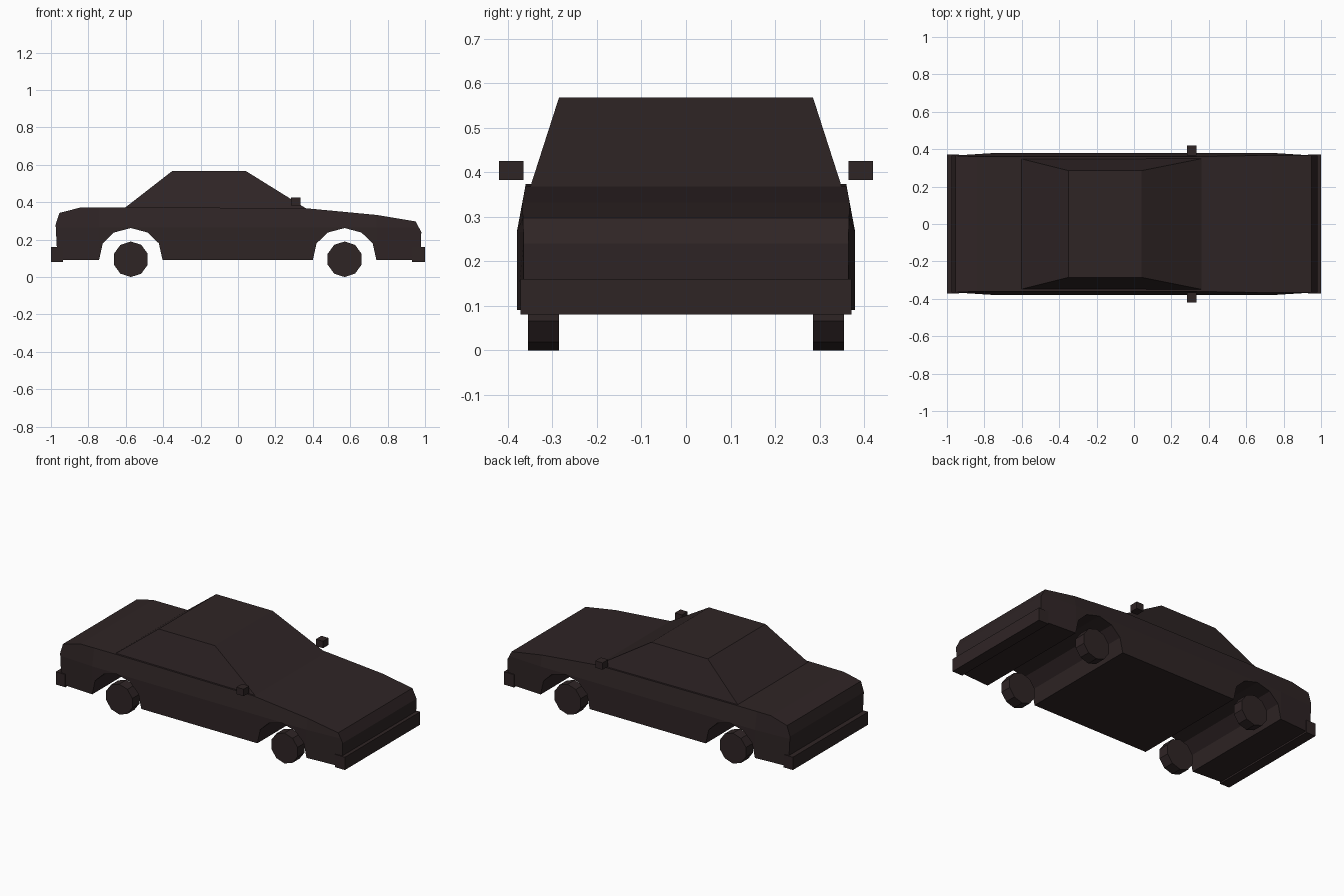
import bpy, bmesh, math
from mathutils import Matrix, Vector

if "Cube" in bpy.data.objects:
    bpy.data.objects.remove(bpy.data.objects["Cube"])

paint = bpy.data.materials.new("dark_brown")
paint.diffuse_color = (0.028, 0.018, 0.0185, 1)
paint.use_nodes = True
paint.node_tree.nodes["Principled BSDF"].inputs["Base Color"].default_value = paint.diffuse_color


def add_object(name, bm):
    bmesh.ops.recalc_face_normals(bm, faces=bm.faces)
    mesh = bpy.data.meshes.new(name)
    bm.to_mesh(mesh)
    bm.free()
    mesh.materials.append(paint)
    ob = bpy.data.objects.new(name, mesh)
    bpy.context.collection.objects.link(ob)
    return ob


def box(name, lo, hi):
    bm = bmesh.new()
    bmesh.ops.create_cube(bm, size=1)
    for v in bm.verts:
        v.co = Vector([(lo[i] if v.co[i] < 0 else hi[i]) for i in range(3)])
    return add_object(name, bm)


def clamp(t):
    return max(0.0, min(1.0, t))


# Body: side profile with wheel arches, extruded across the width
def arch(cx):
    return [(cx + dx, z) for dx, z in ((-.17, .09), (-.15, .18), (-.09, .238), (0, .262),
                                       (.09, .238), (.15, .18), (.17, .09))]


profile = [(-.965, .09)] + arch(-.573) + arch(.57) + [
    (.975, .09), (.98, .24), (.95, .297), (.74, .332), (.36, .368),
    (-.60, .373), (-.84, .372), (-.955, .343), (-.975, .28)]
bm = bmesh.new()
bm.faces.new([bm.verts.new((x, -.38, z)) for x, z in profile])
for co, no in (((0, 0, .265), (0, 0, 1)), ((.74, 0, 0), (1, 0, 0)), ((-.743, 0, 0), (1, 0, 0))):
    bmesh.ops.bisect_plane(bm, geom=bm.verts[:] + bm.edges[:] + bm.faces[:],
                           dist=1e-4, plane_co=co, plane_no=no)
new = bmesh.ops.extrude_face_region(bm, geom=bm.faces[:], use_keep_orig=True)["geom"]
for v in new:
    if isinstance(v, bmesh.types.BMVert):
        v.co.y = .38
# Shoulders lean in above the waist, ends taper in plan
for v in bm.verts:
    lean = .02 * clamp((v.co.z - .265) / .107)
    taper = .015 * clamp((abs(v.co.x) - .74) / .23)
    v.co.y = math.copysign(.38 - max(lean, taper), v.co.y)
add_object("body", bm)

# Cabin: tapered block
bm = bmesh.new()
bmesh.ops.create_cube(bm, size=1)
for v in bm.verts:
    top = v.co.z > 0
    x = (.04 if top else .365) if v.co.x > 0 else (-.35 if top else -.61)
    v.co = (x, math.copysign(.285 if top else .35, v.co.y), .568 if top else .366)
add_object("cabin", bm)

# Bumpers
box("front_bumper", (.93, -.372, .08), (1, .372, .16))
box("rear_bumper", (-1, -.372, .08), (-.935, .372, .16))

# Mirrors and ten-sided wheels on both sides
for s, side in ((-1, "right"), (1, "left")):
    ys = sorted((s * .365, s * .42))
    box(side + "_mirror", (.283, ys[0], .382), (.333, ys[1], .425))
    for cx, end in ((.57, "front"), (-.573, "rear")):
        bm = bmesh.new()
        bmesh.ops.create_cone(bm, cap_ends=True, segments=10, radius1=.095, radius2=.095, depth=.07)
        low = min(bm.verts, key=lambda v: v.co.y)
        turn = -math.pi / 2 - math.atan2(low.co.y, low.co.x)  # one corner points down
        bmesh.ops.transform(bm, verts=bm.verts, matrix=Matrix.Translation((cx, s * .32, .095))
                            @ Matrix.Rotation(math.pi / 2, 4, 'X') @ Matrix.Rotation(turn, 4, 'Z'))
        add_object(f"{end}_{side}_wheel", bm)
